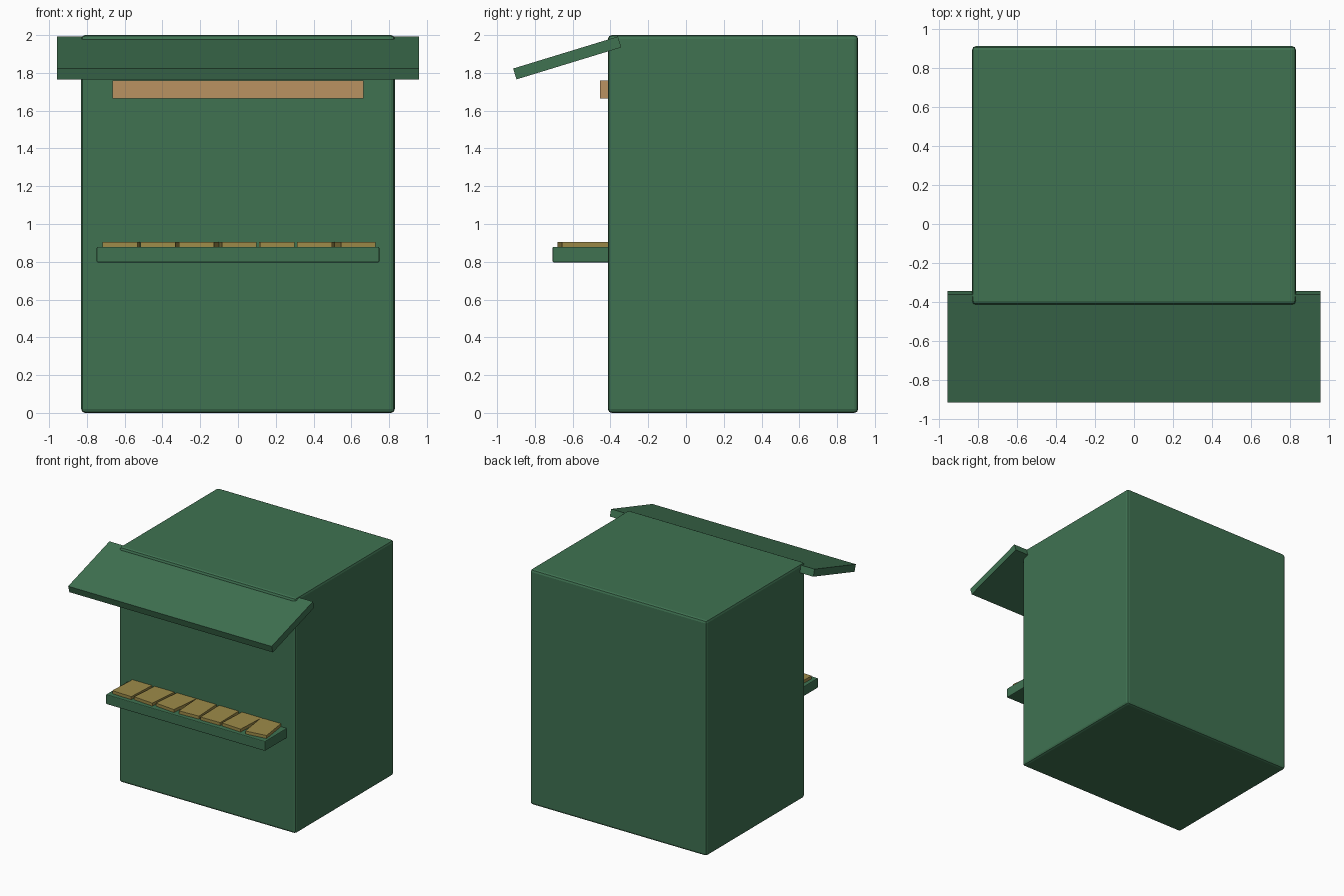
import bpy
import math

if "Cube" in bpy.data.objects:
    bpy.data.objects.remove(bpy.data.objects["Cube"])


def material(name, rgb):
    m = bpy.data.materials.new(name)
    m.diffuse_color = (*rgb, 1.0)
    m.use_nodes = True
    m.node_tree.nodes["Principled BSDF"].inputs["Base Color"].default_value = m.diffuse_color
    return m


GREEN = material("kiosk green", (0.05, 0.168, 0.083))
WOOD = material("sign tan", (0.49, 0.29, 0.12))
PAPER = material("magazine ochre", (0.34, 0.26, 0.066))


def box(name, centre, size, mat, rot=(0, 0, 0), bevel=0.0):
    bpy.ops.mesh.primitive_cube_add(size=1, location=centre)
    ob = bpy.context.object
    ob.name = name
    ob.scale = size
    bpy.ops.object.transform_apply(location=False, rotation=False, scale=True)
    ob.rotation_euler = [math.radians(a) for a in rot]
    ob.data.materials.append(mat)
    if bevel:
        b = ob.modifiers.new("Bevel", 'BEVEL')
        b.width = bevel
        b.segments = 2
    return ob


# kiosk body
box("kiosk_body", (0, 0.249, 1.0), (1.66, 1.325, 2.0), GREEN, bevel=0.02)

# sloping awning, its back edge sunk into the body
box("awning", (0, -0.629, 1.879), (1.914, 0.58, 0.06), GREEN, rot=(17, 0, 0))

# sign board under the awning
box("sign_board", (0, -0.431, 1.713), (1.327, 0.05, 0.096), WOOD)

# counter shelf
box("counter", (0, -0.555, 0.838), (1.496, 0.302, 0.083), GREEN, bevel=0.006)

# row of loosely laid magazines
for i, turn in enumerate((-3, -5, -6, 3, 1, -3, 8)):
    box(f"magazine_{i + 1}", ((i - 3) * 0.206, -0.537, 0.892),
        (0.184, 0.265, 0.026), PAPER, rot=(0, 0, turn))
